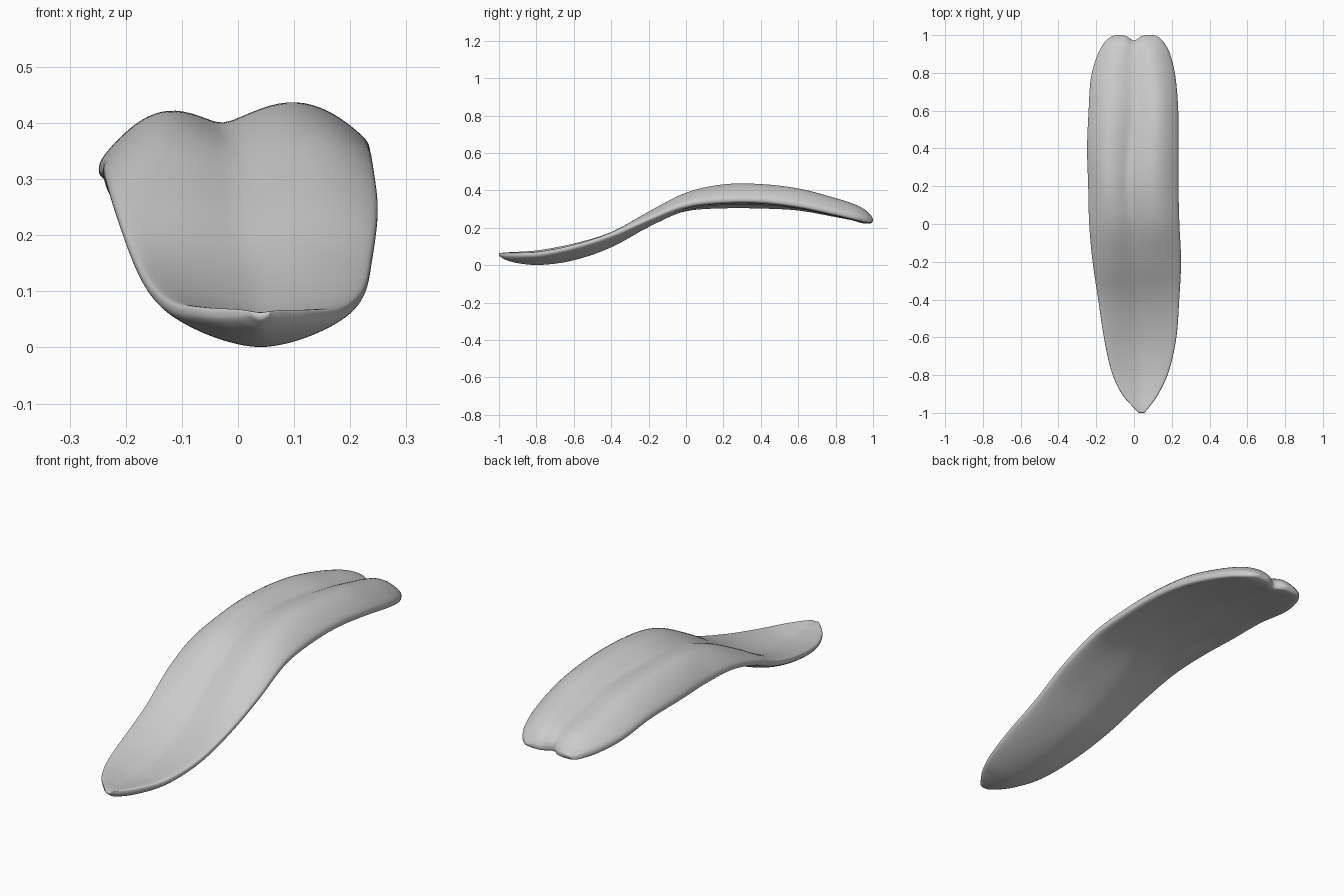
import bpy, bmesh, math

# Stations along the petal: y, left x, midrib x, right x, midrib z,
# left edge lift, right edge lift, lobe swell, half thickness
S = [
    (-1.00,  0.025,  0.04, 0.055, 0.057, 0.004, 0.004, 0.000, 0.006),
    (-0.97, -0.005,  0.04, 0.080, 0.047, 0.014, 0.012, 0.000, 0.016),
    (-0.90, -0.065,  0.04, 0.130, 0.033, 0.030, 0.025, 0.002, 0.022),
    (-0.78, -0.120,  0.04, 0.185, 0.027, 0.045, 0.036, 0.004, 0.026),
    (-0.60, -0.160,  0.03, 0.225, 0.054, 0.052, 0.044, 0.006, 0.028),
    (-0.40, -0.190,  0.02, 0.240, 0.124, 0.038, 0.036, 0.012, 0.029),
    (-0.20, -0.220,  0.00, 0.250, 0.234, 0.012, 0.012, 0.022, 0.030),
    ( 0.00, -0.238, -0.01, 0.241, 0.324, -0.02, 0.000, 0.036, 0.032),
    ( 0.20, -0.243, -0.03, 0.236, 0.358, -0.04, -0.010, 0.046, 0.036),
    ( 0.40, -0.249, -0.02, 0.236, 0.357, -0.04, -0.008, 0.048, 0.036),
    ( 0.60, -0.241,  0.00, 0.235, 0.338, -0.03, -0.013, 0.045, 0.036),
    ( 0.78, -0.228,  0.00, 0.220, 0.302, -0.025, -0.015, 0.036, 0.035),
    ( 0.90, -0.192,  0.00, 0.192, 0.274, -0.018, -0.015, 0.026, 0.034),
    ( 0.96, -0.158,  0.00, 0.160, 0.256, -0.01, -0.010, 0.014, 0.031),
    ( 0.99, -0.125,  0.00, 0.130, 0.246, -0.01, -0.005, 0.004, 0.020),
    ( 1.00, -0.100,  0.00, 0.108, 0.242, 0.000, 0.000, 0.000, 0.008),
]
RING, STEPS = 48, 5


def station(t):
    """Smooth blend of the station table, allowing uneven spacing in y."""
    i = min(int(t), len(S) - 2)
    f = t - i
    p1, p2 = S[i], S[i + 1]
    p0, p3 = S[max(i - 1, 0)], S[min(i + 2, len(S) - 1)]
    out = []
    d = p2[0] - p1[0]
    for k in range(1, 9):
        m1 = (p2[k] - p0[k]) / (p2[0] - p0[0]) * d
        m2 = (p3[k] - p1[k]) / (p3[0] - p1[0]) * d
        out.append((2*f**3 - 3*f*f + 1) * p1[k] + (f**3 - 2*f*f + f) * m1
                   + (3*f*f - 2*f**3) * p2[k] + (f**3 - f*f) * m2)
    return [p1[0] + d * f] + out


bm = bmesh.new()
rings = []
for j in range((len(S) - 1) * STEPS + 1):
    y, xl, xm, xr, zc, el, er, lobe, th = station(j / STEPS)
    ring = []
    for i in range(RING):
        a = 2 * math.pi * i / RING
        u, s = math.cos(a), math.sin(a)
        r = abs(u)
        x = xm + (u * (xr - xm) if u > 0 else u * (xm - xl))
        # Cupped or drooping edges, swollen lobes either side of the midrib
        bump = max(math.sin(math.pi * r ** 1.05), 0) ** 1.1 * lobe
        bump *= 1.0 if u > 0 else 0.85
        z = zc + (er if u > 0 else el) * r ** 1.7 + bump * (1 if s > 0 else 0.15)
        z += th * math.copysign(abs(s) ** 0.6, s)
        # Notch at the back end
        notch = 0.03 * math.exp(-(x / 0.03) ** 2) * max(0, (y - 0.7) / 0.3) ** 2
        ring.append(bm.verts.new((x, y - notch, z)))
    rings.append(ring)

# Skin and end caps
for r0, r1 in zip(rings, rings[1:]):
    for i in range(RING):
        k = (i + 1) % RING
        bm.faces.new((r0[i], r0[k], r1[k], r1[i]))
for ring in (rings[0], rings[-1]):
    for i in range(RING // 2):
        loop = [ring[i], ring[i + 1], ring[-i - 1], ring[-i]]
        loop = list(dict.fromkeys(loop))
        if len(loop) > 2:
            bm.faces.new(loop)
bmesh.ops.recalc_face_normals(bm, faces=bm.faces)

# Stand on the ground
low = min(v.co.z for v in bm.verts)
bmesh.ops.translate(bm, verts=bm.verts, vec=(0, 0, -low))
mesh = bpy.data.meshes.new("petal")
bm.to_mesh(mesh)
bm.free()
for p in mesh.polygons:
    p.use_smooth = True
petal = bpy.data.objects.new("petal", mesh)
bpy.context.collection.objects.link(petal)
petal.modifiers.new("smooth", 'SUBSURF').render_levels = 1
